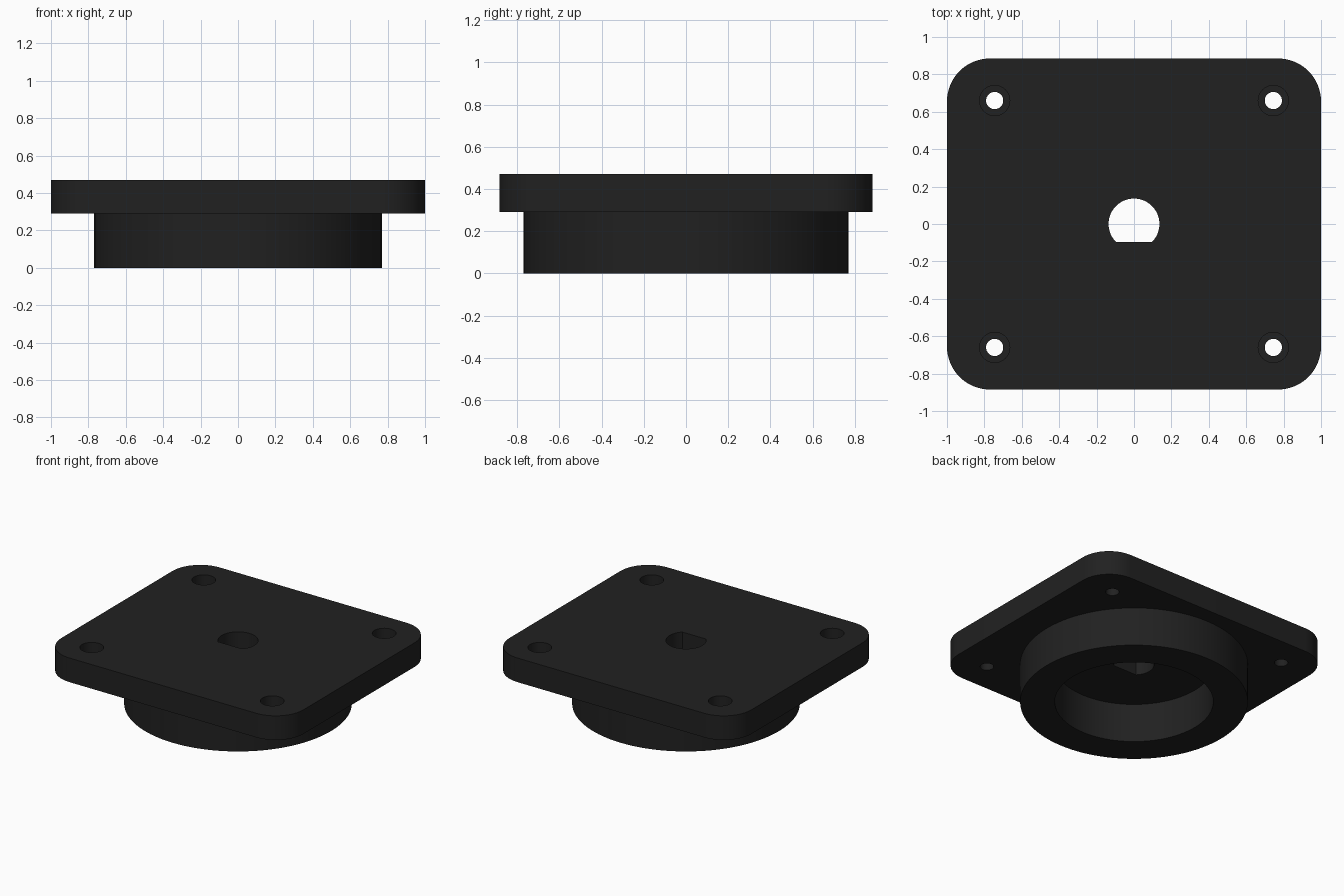
import bpy, bmesh, math

if "Cube" in bpy.data.objects:
    bpy.data.objects.remove(bpy.data.objects["Cube"])

TOP, STEP = 0.47, 0.29          # plate top and plate underside heights
HOLE_X, HOLE_Y = 0.745, 0.66    # screw positions

black = bpy.data.materials.new("matte black")
black.diffuse_color = (0.0152, 0.0152, 0.0152, 1)
black.use_nodes = True
black.node_tree.nodes["Principled BSDF"].inputs["Base Color"].default_value = black.diffuse_color


def finish(name, bm):
    bmesh.ops.recalc_face_normals(bm, faces=bm.faces)
    mesh = bpy.data.meshes.new(name)
    bm.to_mesh(mesh)
    bm.free()
    obj = bpy.data.objects.new(name, mesh)
    bpy.context.collection.objects.link(obj)
    mesh.materials.append(black)
    return obj


def prism(name, outline, z0, z1):
    bm = bmesh.new()
    face = bm.faces.new([bm.verts.new((x, y, z0)) for x, y in outline])
    ext = bmesh.ops.extrude_face_region(bm, geom=[face])["geom"]
    verts = [v for v in ext if isinstance(v, bmesh.types.BMVert)]
    bmesh.ops.translate(bm, vec=(0, 0, z1 - z0), verts=verts)
    return finish(name, bm)


def arc(cx, cy, r, a0, a1, n):
    return [(cx + r * math.cos(math.radians(a0 + (a1 - a0) * i / n)),
             cy + r * math.sin(math.radians(a0 + (a1 - a0) * i / n))) for i in range(n + 1)]


def smooth(obj):
    bpy.ops.object.select_all(action='DESELECT')
    obj.select_set(True)
    bpy.context.view_layer.objects.active = obj
    bpy.ops.object.shade_smooth_by_angle(angle=math.radians(30))


# Rounded rectangular mounting plate
R = 0.23
outline = []
for k, (sx, sy) in enumerate([(1, 1), (-1, 1), (-1, -1), (1, -1)]):
    outline += arc(sx * (1 - R), sy * (0.885 - R), R, 90 * k, 90 * k + 90, 16)
plate = prism("mounting_plate", outline, STEP, TOP)

# Cutters: flat-sided centre bore, screw holes and their counterbores
flat = math.degrees(math.asin(0.095 / 0.136))
cutters = [prism("bore_cutter", arc(0, 0, 0.136, -flat, 180 + flat, 48), STEP - 0.1, TOP + 0.1)]
for sx in (-1, 1):
    for sy in (-1, 1):
        for name, r, z0 in (("screw_cutter", 0.046, STEP - 0.1), ("counterbore_cutter", 0.081, TOP - 0.1)):
            circle = arc(sx * HOLE_X, sy * HOLE_Y, r, 0, 360, 32)[:-1]
            cutters.append(prism(name, circle, z0, TOP + 0.1))

bpy.context.view_layer.objects.active = plate
for cutter in cutters:
    mod = plate.modifiers.new("cut", 'BOOLEAN')
    mod.operation, mod.solver, mod.object = 'DIFFERENCE', 'EXACT', cutter
    bpy.ops.object.modifier_apply(modifier=mod.name)
for cutter in cutters:
    bpy.data.objects.remove(cutter)
smooth(plate)

# Hollow round collar under the plate, turned from its wall profile
bm = bmesh.new()
profile = [bm.verts.new((r, 0, z)) for r, z in ((0.536, STEP), (0.536, 0), (0.77, 0), (0.77, STEP))]
edges = [bm.edges.new(pair) for pair in zip(profile, profile[1:])]
bmesh.ops.spin(bm, geom=profile + edges, cent=(0, 0, 0), axis=(0, 0, 1),
               angle=math.tau, steps=96, use_merge=True)
bmesh.ops.remove_doubles(bm, verts=bm.verts, dist=1e-4)
collar = finish("collar", bm)
# Outer wall must face away from the axis
if any(p.normal.z > 0.5 for p in collar.data.polygons):
    collar.data.flip_normals()
smooth(collar)
